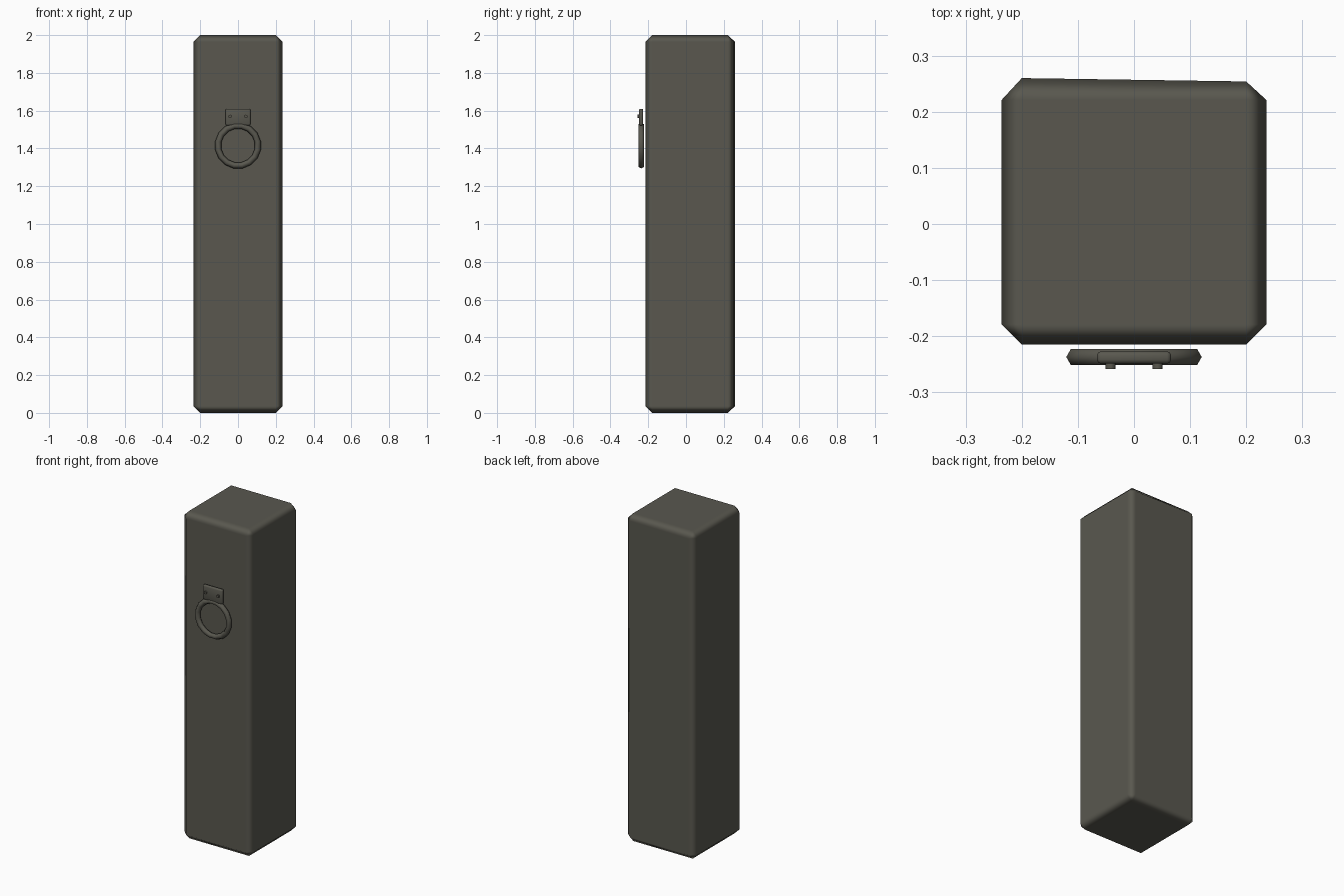
import bpy, bmesh
from math import radians, pi
from mathutils import Matrix

cube = bpy.data.objects.get("Cube")
if cube:
    bpy.data.objects.remove(cube, do_unlink=True)

mat = bpy.data.materials.new("dark_olive_grey")
COLOUR = (0.1, 0.097, 0.078, 1)
mat.diffuse_color = COLOUR
mat.use_nodes = True
mat.node_tree.nodes["Principled BSDF"].inputs["Base Color"].default_value = COLOUR


def finish(name, bm, angle, weighted=False):
    """Turn a bmesh into a named, coloured and smoothed object."""
    bmesh.ops.recalc_face_normals(bm, faces=bm.faces)
    mesh = bpy.data.meshes.new(name)
    bm.to_mesh(mesh)
    bm.free()
    mesh.materials.append(mat)
    obj = bpy.data.objects.new(name, mesh)
    bpy.context.collection.objects.link(obj)
    bpy.ops.object.select_all(action="DESELECT")
    obj.select_set(True)
    bpy.context.view_layer.objects.active = obj
    bpy.ops.object.shade_smooth_by_angle(angle=radians(angle))
    if weighted:
        obj.modifiers.new("flat_panels", "WEIGHTED_NORMAL").weight = 100
    return obj


def box(size, centre):
    bm = bmesh.new()
    bmesh.ops.create_cube(bm, size=1, matrix=Matrix.Translation(centre) @ Matrix.Diagonal((*size, 1)))
    return bm


# Tall chamfered pillar, its back very slightly out of square
bm = box((0.472, 0.472, 2), (0, 0.021, 1))
bmesh.ops.bevel(bm, geom=bm.edges[:], offset=0.036, segments=1, affect="EDGES")
for v in bm.verts:
    if v.co.y > 0.25:
        v.co.y -= 0.015 * v.co.x
finish("pillar", bm, 60, weighted=True)

# Pull ring: hexagonal section swept around the y axis
RING_Z, RING_Y = 1.415, -0.237
bm = bmesh.new()
section = []
for i in range(6):
    m = Matrix.Rotation(i * pi / 3, 4, "Z")
    section.append(bm.verts.new(m @ Matrix.Translation((0.0165, 0, 0)).translation))
for v in section:
    v.co.x += 0.1065
edges = [bm.edges.new((section[i], section[(i + 1) % 6])) for i in range(6)]
bmesh.ops.spin(bm, geom=section + edges, cent=(0, 0, 0), axis=(0, 1, 0),
               angle=2 * pi, steps=16, use_merge=True)
bmesh.ops.remove_doubles(bm, verts=bm.verts, dist=0.0005)
bmesh.ops.transform(bm, verts=bm.verts,
                    matrix=Matrix.Translation((0, RING_Y, RING_Z)) @ Matrix.Rotation(pi / 16, 4, "Y"))
finish("pull_ring", bm, 65)

# Mounting plate holding the ring
bm = box((0.132, 0.022, 0.088), (0, -0.238, 1.566))
bmesh.ops.bevel(bm, geom=bm.edges[:], offset=0.007, segments=2, profile=0.5, affect="EDGES")
finish("ring_plate", bm, 50)

# Rivets on the plate
for side, x in (("left", 0.042), ("right", -0.042)):
    bm = bmesh.new()
    bmesh.ops.create_cone(bm, cap_ends=True, segments=8, radius1=0.009, radius2=0.009, depth=0.014,
                          matrix=Matrix.Translation((x, -0.251, 1.57)) @ Matrix.Rotation(pi / 2, 4, "X"))
    finish(side + "_rivet", bm, 50)
